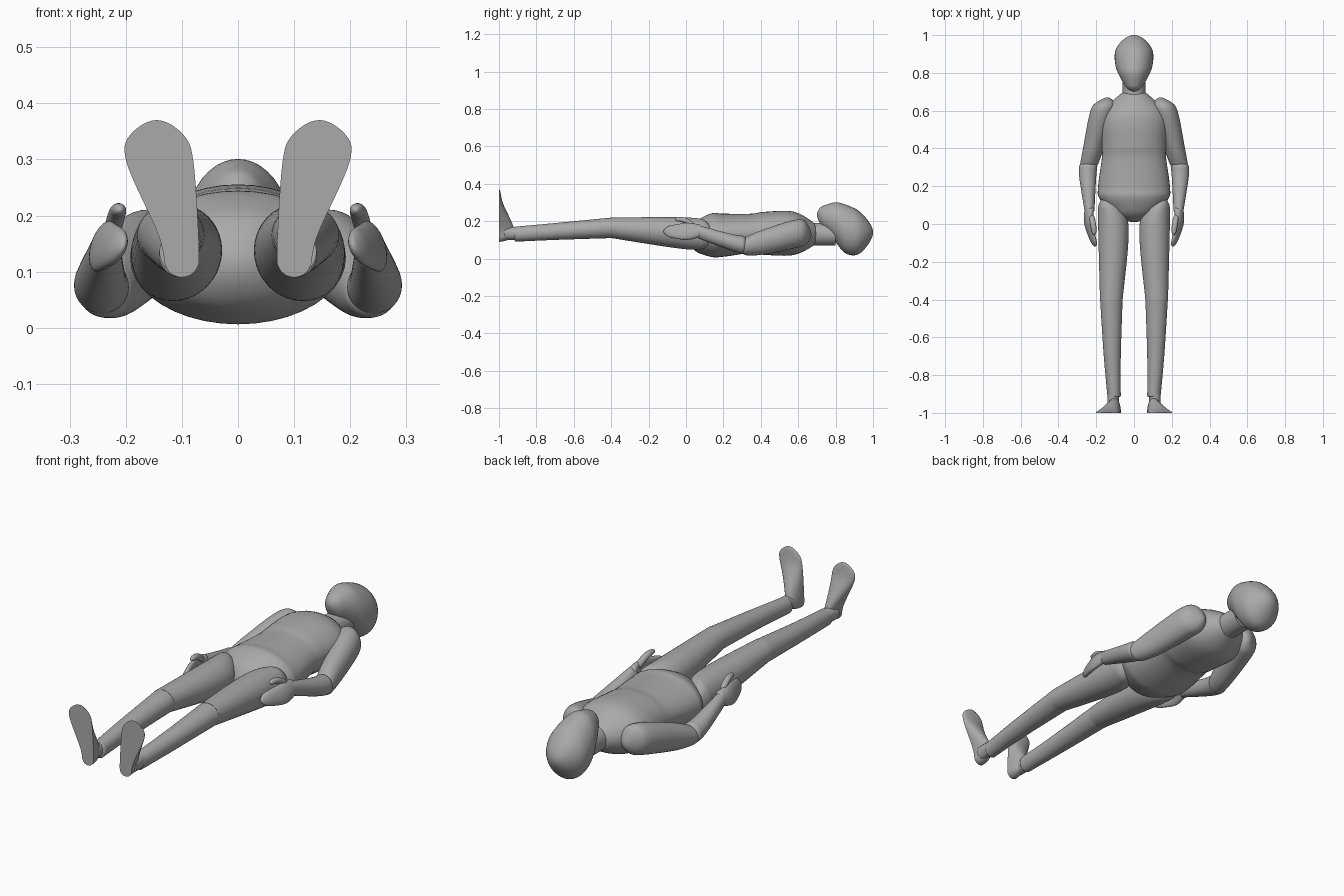
import bpy
import bmesh
import math

default_cube = bpy.data.objects.get("Cube")
if default_cube:
    bpy.data.objects.remove(default_cube, do_unlink=True)

# One plain grey for the whole figure
grey = bpy.data.materials.new("mannequin grey")
grey.use_nodes = True
grey.diffuse_color = (0.4, 0.4, 0.4, 1)
shader = grey.node_tree.nodes["Principled BSDF"]
shader.inputs["Base Color"].default_value = grey.diffuse_color

SIDES = 40
RINGS = 48


def section_at(rows, fraction):
    """Interpolate the section rows smoothly along the part."""
    place = fraction * (len(rows) - 1)
    index = min(int(place), len(rows) - 2)
    t = place - index
    start, end = rows[index], rows[index + 1]
    before = rows[max(index - 1, 0)]
    after = rows[min(index + 2, len(rows) - 1)]
    section = []
    for a, b, c, d in zip(before, start, end, after):
        leave, arrive = (c - a) / 2, (d - b) / 2
        bend = 3 * (c - b) - 2 * leave - arrive
        twist = leave + arrive - 2 * (c - b)
        section.append(b + t * (leave + t * (bend + t * twist)))
    return section


def dome(distance, length):
    """Scale of a section that lies this far inside a rounded end."""
    if distance >= length:
        return 1
    return max(math.sqrt(1 - (1 - distance / length) ** 2), 0.02)


def section_point(angle, section, scale, lean):
    """Point on an oval section that runs across the body."""
    position, x_low, x_high, z_low, z_high = section
    rise = math.sin(angle) * scale * (z_high - z_low) / 2
    across = math.cos(angle) * scale * (x_high - x_low) / 2
    x = (x_low + x_high) / 2 + across + lean * rise
    return x, position, (z_low + z_high) / 2 + rise


def sole_point(angle, section, scale):
    """Point on a half oval section, flat along the sole of the foot."""
    height, x_low, x_high, instep = section
    across = math.cos(angle) * scale * (x_high - x_low) / 2
    thickness = max(math.sin(angle), 0) * scale * (instep + 1)
    return (x_low + x_high) / 2 + across, thickness - 1, height


def loft(name, rows, start_dome=0, end_dome=0, paired=True, sole=False, lean=0):
    """Skin the interpolated sections, rounding both ends."""
    bm = bmesh.new()
    rings = []
    for step in range(RINGS + 1):
        # Crowd the rings towards the rounded ends
        fraction = (1 - math.cos(math.pi * step / RINGS)) / 2
        section = section_at(rows, fraction)
        scale = dome(abs(section[0] - rows[0][0]), start_dome)
        scale *= dome(abs(section[0] - rows[-1][0]), end_dome)
        ring = []
        for side in range(SIDES):
            angle = math.tau * side / SIDES
            if sole:
                point = sole_point(angle, section, scale)
            else:
                point = section_point(angle, section, scale, lean)
            ring.append(bm.verts.new(point))
        rings.append(ring)
    for ring, following in zip(rings, rings[1:]):
        for side in range(SIDES):
            bm.faces.new((ring[side - 1], ring[side], following[side], following[side - 1]))
    bm.faces.new(rings[0])
    bm.faces.new(rings[-1])
    bmesh.ops.recalc_face_normals(bm, faces=bm.faces)
    mesh = bpy.data.meshes.new(name)
    bm.to_mesh(mesh)
    bm.free()
    mesh.materials.append(grey)
    part = bpy.data.objects.new(name, mesh)
    bpy.context.collection.objects.link(part)
    if paired:
        part.modifiers.new("other side", "MIRROR")
    bpy.ops.object.select_all(action="DESELECT")
    part.select_set(True)
    bpy.context.view_layer.objects.active = part
    bpy.ops.object.shade_smooth_by_angle(angle=math.radians(45))


def central(name, rows, start_dome=0, end_dome=0):
    """Loft a part on the middle line from (position, half width, bottom, top)."""
    full_rows = [(position, -half, half, bottom, top) for position, half, bottom, top in rows]
    loft(name, full_rows, start_dome, end_dome, paired=False)


# Head lying face up, with a narrow chin and a round back
central("head", [
    (.7, .03, .2, .27),
    (.79, .08, .1, .3),
    (.85, .1, .03, .29),
    (.92, .1, .02, .26),
    (1, .08, .06, .22),
], start_dome=.03, end_dome=.1)
central("neck", [(.6, .06, .07, .19), (.8, .06, .07, .19)])

# Trunk from crotch to collar
central("torso", [
    (.01, .08, .05, .18),
    (.13, .18, .01, .24),
    (.2, .19, .01, .24),
    (.35, .17, .03, .24),
    (.42, .17, .02, .25),
    (.58, .17, .02, .25),
    (.7, .06, .08, .18),
], start_dome=.06, end_dome=.01)

# Arms, bent slightly at the elbow
loft("upper_arm", [
    (.67, .1, .18, .08, .18),
    (.6, .1, .23, .06, .21),
    (.4, .16, .27, .02, .15),
    (.29, .2, .29, .02, .1),
], start_dome=.05, end_dome=.03)
loft("forearm", [
    (.33, .19, .29, .02, .12),
    (.25, .2, .29, .04, .13),
    (.06, .21, .26, .11, .18),
], start_dome=.03, end_dome=.01)

# Hands with fingers curling inward and a raised thumb
loft("hand", [
    (.09, .21, .26, .12, .18),
    (0, .22, .26, .1, .19),
    (-.12, .19, .22, .12, .17),
], start_dome=.02, end_dome=.04, lean=-.25)
loft("thumb", [
    (.05, .21, .24, .15, .19),
    (-.01, .2, .23, .19, .22),
    (-.06, .2, .22, .2, .22),
], start_dome=.02, end_dome=.02)

# Legs, with a seam at the knee
loft("thigh", [
    (.14, .12, .19, .06, .2),
    (0, .03, .19, .05, .22),
    (-.4, .06, .18, .11, .22),
], start_dome=.06)
loft("shin", [
    (-.39, .06, .18, .11, .22),
    (-.7, .07, .16, .1, .19),
    (-.92, .07, .14, .09, .17),
], start_dome=.01, end_dome=.01)

# Ankles and flat-soled feet with the toes up
loft("ankle", [(-.88, .08, .14, .1, .17), (-.97, .08, .14, .1, .17)])
loft("foot", [
    (.09, .07, .13, -.94),
    (.16, .07, .14, -.92),
    (.3, .08, .2, -.98),
    (.37, .1, .19, -.99),
], start_dome=.03, end_dome=.05, sole=True)
